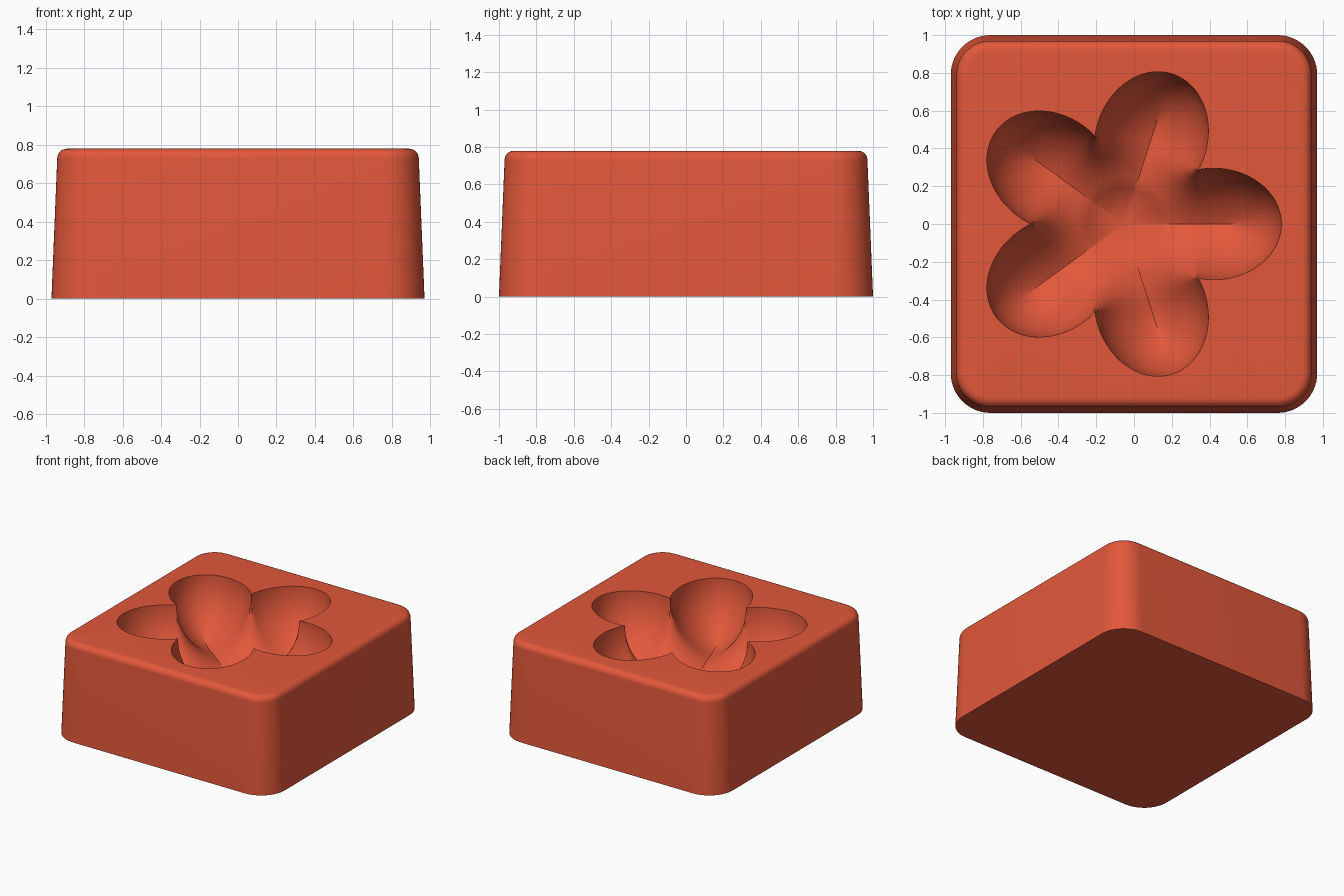
import bpy, bmesh
from math import sin, cos, pi, sqrt, tau
from mathutils import Vector, kdtree

if "Cube" in bpy.data.objects:
    bpy.data.objects.remove(bpy.data.objects["Cube"])

HEIGHT = 0.78
CENTRE = Vector((-0.055, 0, 0))
PETALS = 5
PETAL_C, PETAL_A, PETAL_B = 0.475, 0.36, 0.295   # petal ellipse: offset, half length, half width
BOWL_R, BOWL_Z = 0.22, HEIGHT - 0.53
SPOKES = PETALS * 60


def flower_radius(angle):
    """Distance from flower centre to the outline in one direction."""
    step = tau / PETALS
    a = (angle + step / 2) % step - step / 2
    c, s = cos(a) / PETAL_A, sin(a) / PETAL_B
    k = PETAL_C / PETAL_A
    p, q = c * c + s * s, c * k
    return (q + sqrt(max(q * q - p * (k * k - 1), 0))) / p


# Dense outline samples, used to measure distance to the rim
SAMPLES = SPOKES * 20
tree = kdtree.KDTree(SAMPLES)
for i in range(SAMPLES):
    a = tau * i / SAMPLES
    tree.insert(Vector((cos(a), sin(a), 0)) * flower_radius(a), i)
tree.balance()
ARC = flower_radius(pi / PETALS)


def cavity_z(x, y):
    """Floor follows a quarter arc by distance from the rim."""
    d = min(tree.find((x, y, 0))[2], ARC)
    return HEIGHT - sqrt(ARC ** 2 - (ARC - d) ** 2)


def rounded_rect(bm, hx, hy, r, z, n=14):
    verts = []
    for k, (sx, sy) in enumerate(((1, 1), (-1, 1), (-1, -1), (1, -1))):
        for i in range(n + 1):
            a = (k + i / n) * pi / 2
            verts.append(bm.verts.new((sx * (hx - r) + r * cos(a),
                                       sy * (hy - r) + r * sin(a), z)))
    return verts


def bridge(bm, a, b):
    n = len(a)
    for i in range(n):
        j = (i + 1) % n
        bm.faces.new((a[i], a[j], b[j], b[i]))


def loop_edges(bm, loop):
    return [bm.edges.get((loop[i - 1], loop[i])) for i in range(len(loop))]


bm = bmesh.new()

# Tapered block sides with a rounded top edge
ROUND = 0.05
loops = [rounded_rect(bm, 0.97, 1.0, 0.21, 0)]
for i in range(9):
    a = i / 8 * pi / 2
    inset = 0.03 + ROUND * (1 - cos(a))
    loops.append(rounded_rect(bm, 0.97 - inset, 1.0 - inset, 0.21 - inset,
                              HEIGHT - ROUND + ROUND * sin(a)))
for a, b in zip(loops, loops[1:]):
    bridge(bm, a, b)
bm.faces.new(loops[0][::-1])

# Petal walls, from the rim in to the central bowl
rings = []
RINGS = 28
for k in range(RINGS + 1):
    u = 1 - (k / RINGS) ** 2
    ring = []
    for i in range(SPOKES):
        a = tau * i / SPOKES
        r = BOWL_R + (flower_radius(a) - BOWL_R) * u
        x, y = r * cos(a), r * sin(a)
        z = HEIGHT if k == 0 else cavity_z(x, y)
        ring.append(bm.verts.new(CENTRE + Vector((x, y, z))))
    rings.append(ring)

# Central bowl
edge = [v.co.z for v in rings[-1]]
for k in range(7, 0, -1):
    t = k / 8
    rings.append([bm.verts.new(CENTRE + Vector((
        BOWL_R * t * cos(tau * i / SPOKES), BOWL_R * t * sin(tau * i / SPOKES),
        BOWL_Z + (edge[i] - BOWL_Z) * t * t))) for i in range(SPOKES)])
for a, b in zip(rings, rings[1:]):
    bridge(bm, a, b)
tip = bm.verts.new(CENTRE + Vector((0, 0, BOWL_Z)))
for i in range(SPOKES):
    bm.faces.new((rings[-1][i - 1], rings[-1][i], tip))

# Flat top around the flower opening
bmesh.ops.triangle_fill(bm, use_beauty=True, normal=(0, 0, 1),
                        edges=loop_edges(bm, loops[-1]) + loop_edges(bm, rings[0]))
bmesh.ops.recalc_face_normals(bm, faces=bm.faces)

mesh = bpy.data.meshes.new("flower_mould_block")
bm.to_mesh(mesh)
bm.free()
block = bpy.data.objects.new("flower_mould_block", mesh)
bpy.context.collection.objects.link(block)

# Single flat colour
red = bpy.data.materials.new("coral_red")
red.use_nodes = True
colour = (0.76, 0.097, 0.043, 1)
red.diffuse_color = colour
red.node_tree.nodes["Principled BSDF"].inputs["Base Color"].default_value = colour
mesh.materials.append(red)

bpy.ops.object.select_all(action="DESELECT")
block.select_set(True)
bpy.context.view_layer.objects.active = block
bpy.ops.object.shade_smooth_by_angle(angle=pi / 9)
